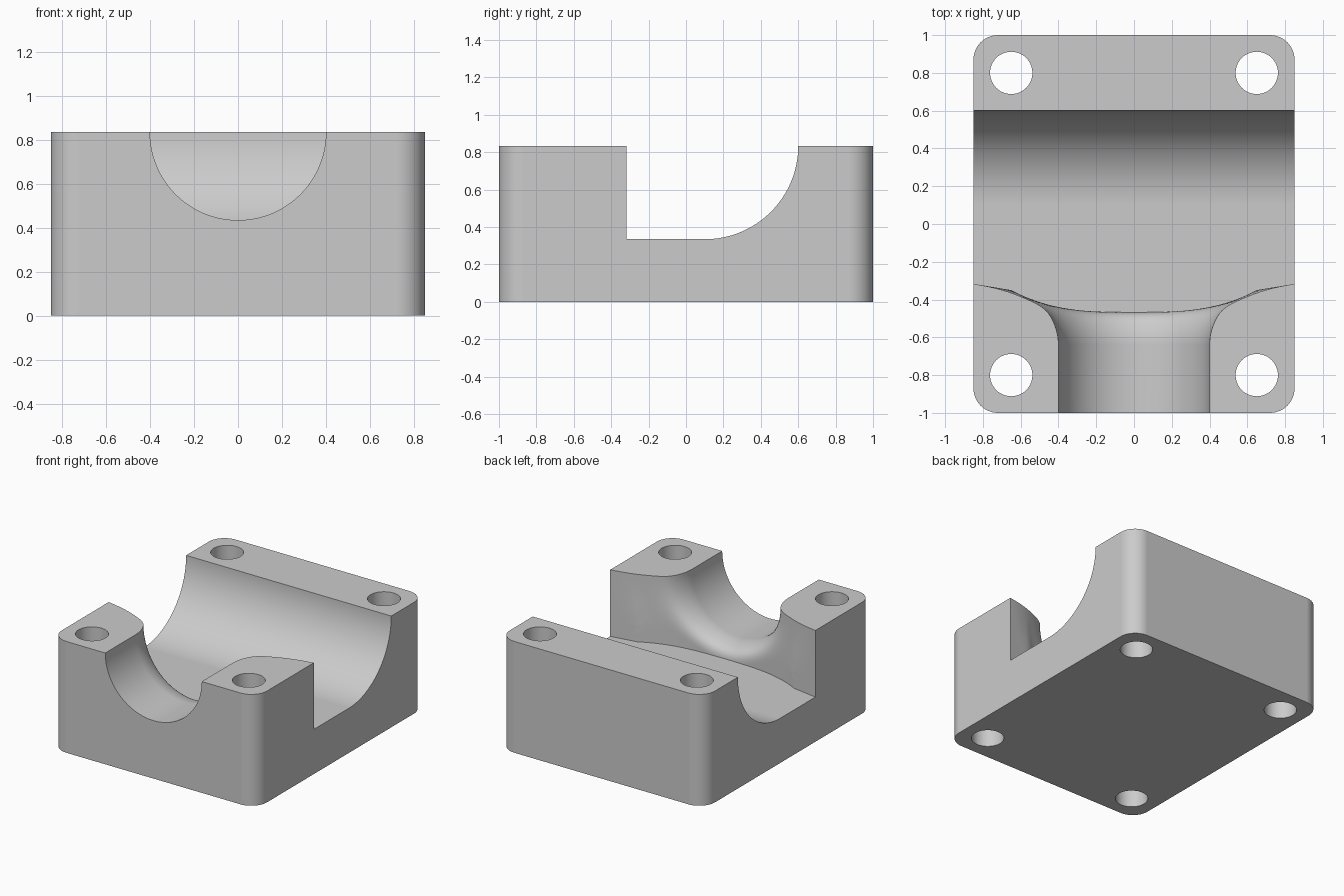
import bpy
import bmesh
import math

HEIGHT, FLOOR = 0.834, 0.335
GROOVE_R, GROOVE_END = 0.4, -0.64
FLARE_R = 0.293
TROUGH_R, TROUGH_Y = 0.5, 0.1

default = bpy.data.objects.get("Cube")
if default:
    bpy.data.objects.remove(default, do_unlink=True)

grey = bpy.data.materials.new("plain grey")
grey.use_nodes = True
grey.diffuse_color = (0.6, 0.6, 0.6, 1)
grey.node_tree.nodes["Principled BSDF"].inputs["Base Color"].default_value = (0.6, 0.6, 0.6, 1)


def loft(name, loops):
    """Closed solid through matching loops of points, capped at both ends."""
    bm = bmesh.new()
    rings = [[bm.verts.new(p) for p in loop] for loop in loops]
    bm.faces.new(rings[0])
    bm.faces.new(rings[-1])
    count = len(rings[0])
    for a, b in zip(rings, rings[1:]):
        for i in range(count):
            k = (i + 1) % count
            bm.faces.new((a[i], a[k], b[k], b[i]))
    bmesh.ops.recalc_face_normals(bm, faces=bm.faces)
    mesh = bpy.data.meshes.new(name)
    bm.to_mesh(mesh)
    bm.free()
    mesh.materials.append(grey)
    obj = bpy.data.objects.new(name, mesh)
    bpy.context.collection.objects.link(obj)
    return obj


def arc(cx, cy, radius, start, end, steps):
    angles = [math.radians(start + (end - start) * i / steps) for i in range(steps + 1)]
    return [(cx + radius * math.cos(a), cy + radius * math.sin(a)) for a in angles]


def prism(name, outline, z0, z1):
    return loft(name, [[(x, y, z) for x, y in outline] for z in (z0, z1)])


# Front wall of the trough: bowed in the middle, slanted at the sides
def wall_y(x):
    x = abs(x)
    if x < 0.65:
        return -0.467 + 0.117 * (x / 0.65) ** 3
    return -0.35 + 0.165 * (x - 0.65)


# Rounded mouth where the groove opens into the trough
def flare_y(r):
    d = r - GROOVE_R
    if d < 0.246:
        return GROOVE_END + math.sqrt(max(0, FLARE_R ** 2 - (FLARE_R - d) ** 2))
    return -0.351 + 0.5 * (d - 0.246)


def blended_y(x, r):
    a, b, k = wall_y(x), flare_y(r), 0.06
    h = max(k - abs(a - b), 0) / k
    return min(a, b) - h * h * k / 4


# Block with rounded vertical corners
outline = []
for sx, sy, start in ((1, 1, 0), (-1, 1, 90), (-1, -1, 180), (1, -1, 270)):
    outline += arc(sx * 0.72, sy * 0.87, 0.13, start, start + 90, 12)
block = prism("bearing_block", outline, 0, HEIGHT)

# Bolt holes
cutters = []
for sx in (-1, 1):
    for sy in (-1, 1):
        circle = arc(sx * 0.65, sy * 0.8, 0.112, 0, 360, 48)[:-1]
        cutters.append(prism("bolt_hole_cutter", circle, -0.1, 1))

# U-shaped outer section of the trough, as (x, z)
side, sides, floors = 0.95, 14, 64
right = [(side, HEIGHT - (HEIGHT - FLOOR) * i / sides) for i in range(sides)]
bottom = [(side - 2 * side * i / floors, FLOOR) for i in range(floors + 1)]
outer = right + bottom + [(-x, z) for x, z in reversed(right)]
outer = [(side, 1)] + outer + [(-side, 1)]

# Matching half-round section of the groove
inner = []
for x, z in outer:
    if z > HEIGHT:
        inner.append((math.copysign(GROOVE_R, x), z))
    else:
        length = math.hypot(x, z - HEIGHT)
        inner.append((GROOVE_R * x / length, HEIGHT + GROOVE_R * (z - HEIGHT) / length))

# Groove, flare and trough as one lofted cutter
loops = [[(x, -1.2, z) for x, z in inner]]
steps = 26
for j in range(steps + 1):
    t = (j / steps) ** 2
    loop = []
    for (xi, zi), (xo, zo) in zip(inner, outer):
        x, z = xi + (xo - xi) * t, zi + (zo - zi) * t
        r = math.hypot(x, min(z, HEIGHT) - HEIGHT)
        loop.append((x, blended_y(x, r), z))
    loops.append(loop)
for j in range(33):
    a = math.radians(89.9) * j / 32
    loops.append([(x, TROUGH_Y + TROUGH_R * math.sin(a),
                   z if z > HEIGHT else HEIGHT - (HEIGHT - z) * math.cos(a))
                  for x, z in outer])
cutters.append(loft("trough_cutter", loops))

# Cut the block
bpy.context.view_layer.objects.active = block
for cutter in cutters:
    mod = block.modifiers.new("cut", "BOOLEAN")
    mod.operation = "DIFFERENCE"
    mod.solver = "EXACT"
    mod.object = cutter
    bpy.ops.object.modifier_apply(modifier=mod.name)
for cutter in cutters:
    bpy.data.objects.remove(cutter, do_unlink=True)

# Smooth curved faces, keep the machined edges sharp
bpy.ops.object.select_all(action="DESELECT")
block.select_set(True)
bpy.ops.object.shade_smooth_by_angle(angle=math.radians(30))
weighted = block.modifiers.new("even shading", "WEIGHTED_NORMAL")
weighted.keep_sharp = True
